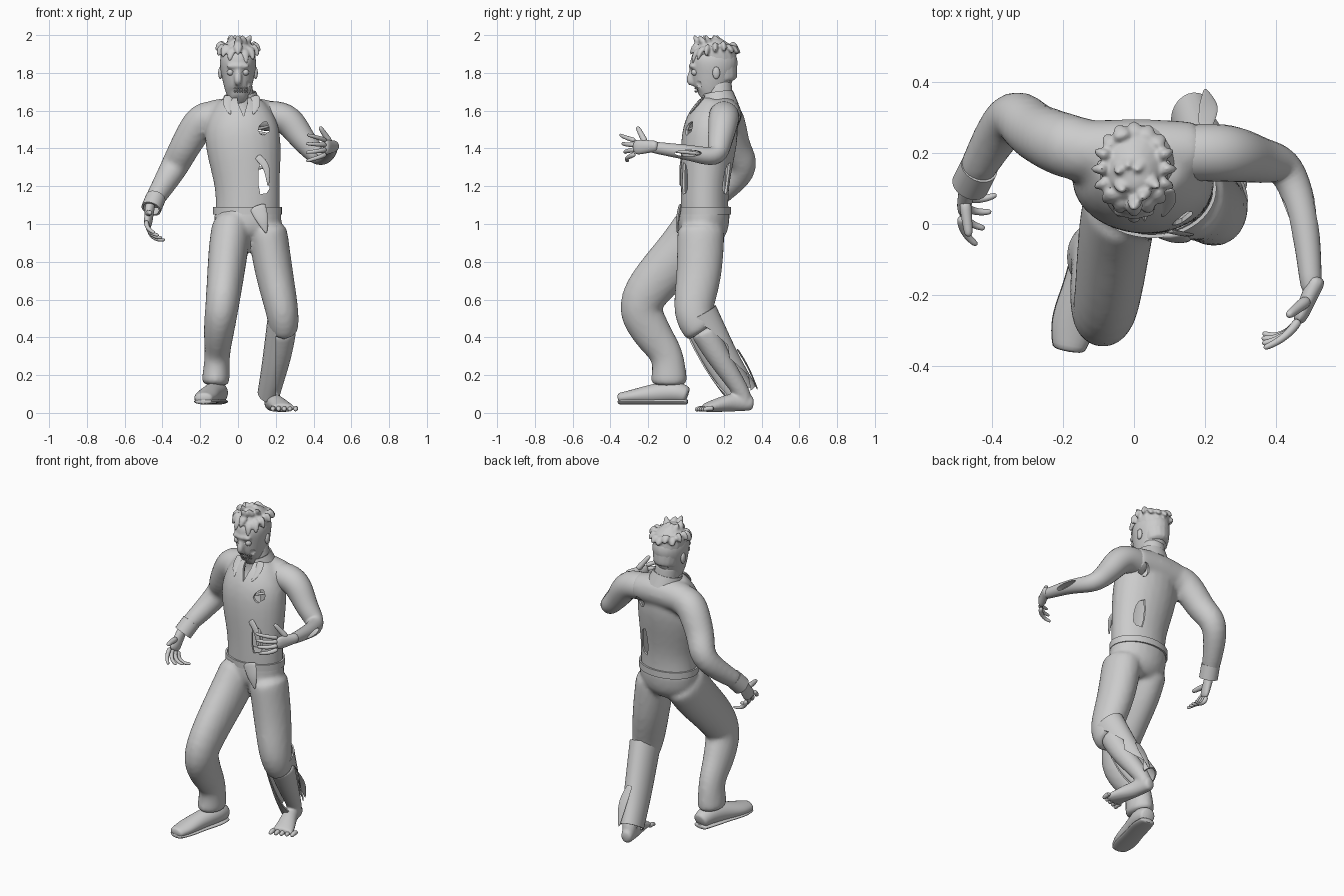
import bpy, bmesh, math, random
from mathutils import Vector

random.seed(4)
cube = bpy.data.objects.get("Cube")
if cube:
    bpy.data.objects.remove(cube)
X, Y, Z = Vector((1, 0, 0)), Vector((0, 1, 0)), Vector((0, 0, 1))


def limb(points, flat=1, steps=3):
    """Smooth a few (x, y, z, radius[, depth radius]) joints into a dense path of rings."""
    joints = [Vector((*p[:4], p[-1] * flat)) for p in points]
    path = [joints[0]]
    for i in range(len(joints) - 1):
        start, end = joints[i], joints[i + 1]
        before, after = joints[max(i - 1, 0)], joints[min(i + 2, len(joints) - 1)]
        for k in range(1, steps + 1):
            t = k / steps
            ease = t * t * (3 - 2 * t)
            leave = (end - before) * (t * (1 - t) ** 2 / 2)
            arrive = (after - start) * (t * t * (t - 1) / 2)
            path.append(start.lerp(end, ease) + leave + arrive)
    return path


def tube(bm, path, sides=12, hint=X, cap=True):
    """Loft elliptical rings along a path, carrying the ring frame without twist."""
    centres = [Vector(p[:3]) for p in path]
    last = len(path) - 1
    first_direction = (centres[1] - centres[0]).normalized()
    across = Z if abs(first_direction.dot(hint)) > .8 else hint
    rings = []
    for i, p in enumerate(path):
        along = (centres[min(i + 1, last)] - centres[max(i - 1, 0)]).normalized()
        across = (across - along * across.dot(along)).normalized()
        deep = along.cross(across)
        ring = []
        for k in range(sides):
            angle = math.tau * k / sides
            offset = across * p[3] * math.cos(angle) + deep * p[-1] * math.sin(angle)
            ring.append(bm.verts.new(centres[i] + offset))
        rings.append(ring)
    for low, high in zip(rings, rings[1:]):
        for k in range(sides):
            bm.faces.new((low[k], low[k - 1], high[k - 1], high[k]))
    if cap:
        bm.faces.new(rings[0])
        bm.faces.new(rings[-1][::-1])


def bake(obj):
    depsgraph = bpy.context.evaluated_depsgraph_get()
    obj.data = bpy.data.meshes.new_from_object(obj.evaluated_get(depsgraph))
    obj.modifiers.clear()


def make(name, bm, subsurf=0, blend=0, shell=0):
    """Turn a bmesh into an object, optionally blending its volumes or hollowing it."""
    bmesh.ops.recalc_face_normals(bm, faces=bm.faces)
    mesh = bpy.data.meshes.new(name)
    bm.to_mesh(mesh)
    bm.free()
    obj = bpy.data.objects.new(name, mesh)
    bpy.context.collection.objects.link(obj)
    if subsurf:
        obj.modifiers.new("Subsurf", 'SUBSURF').levels = subsurf
    if blend:
        remesh = obj.modifiers.new("Blend", 'REMESH')
        remesh.mode, remesh.voxel_size = 'VOXEL', blend
        soften = obj.modifiers.new("Soften", 'SMOOTH')
        soften.factor, soften.iterations = .5, 6
    if shell:
        cloth = obj.modifiers.new("Cloth", 'SOLIDIFY')
        cloth.thickness, cloth.offset = shell, -1
    bake(obj)
    return obj


def part(name, *paths, hint=X, sides=12, cap=True, blend=0, shell=0):
    bm = bmesh.new()
    for path in paths:
        tube(bm, path, sides, hint, cap)
    return make(name, bm, 1, blend, shell)


def cut(obj, bm):
    cutter = make("cutter", bm)
    cutter.hide_render = True
    boolean = obj.modifiers.new("Cut", 'BOOLEAN')
    boolean.operation, boolean.solver, boolean.object = 'DIFFERENCE', 'EXACT', cutter
    bake(obj)
    bpy.data.objects.remove(cutter)


def prism(outline, axis, low, high):
    """Extrude a flat outline of (across, up) points along an axis."""
    bm = bmesh.new()
    across = Y if axis == X else X
    face = bm.faces.new([bm.verts.new(axis * low + across * a + Z * b) for a, b in outline])
    extruded = bmesh.ops.extrude_face_region(bm, geom=[face])["geom"]
    verts = [v for v in extruded if isinstance(v, bmesh.types.BMVert)]
    bmesh.ops.translate(bm, vec=axis * (high - low), verts=verts)
    return bm


def ragged(x, z, width, height, corners=11):
    """Irregular outline of a tear in cloth."""
    outline = []
    for k in range(corners):
        angle = math.tau * k / corners
        reach = random.uniform(.7, 1.2)
        outline.append((x + width * reach * math.cos(angle), z + height * reach * math.sin(angle)))
    return outline


def ball(bm, location, size):
    verts = bmesh.ops.create_uvsphere(bm, u_segments=16, v_segments=10, radius=1)["verts"]
    bmesh.ops.scale(bm, vec=size, verts=verts)
    bmesh.ops.translate(bm, vec=location, verts=verts)


# Shirt: torso, shoulders and long right sleeve blended into one hollow, torn shell
torso = limb([(.05, .1, 1, .18), (.05, .1, 1.2, .18), (.02, .13, 1.5, .21), (.02, .17, 1.67, .11)], .74)
yoke = limb([(-.17, .21, 1.57, .085), (.03, .2, 1.58, .1), (.2, .21, 1.57, .08)])
sleeve = limb([(-.1, .2, 1.56, .09), (-.19, .22, 1.55, .095), (-.28, .26, 1.41, .085),
               (-.35, .3, 1.28, .075), (-.46, .12, 1.1, .05)])
shirt = part("shirt", torso, yoke, sleeve, blend=.014, shell=.012)
cut(shirt, prism([(-.02, 1.8), (.06, 1.8), (.05, 1.64), (.03, 1.57), (0, 1.64)], Y, -.2, .13))
cut(shirt, prism(ragged(.14, 1.51, .03, .04), Y, -.3, .5))
cut(shirt, prism(ragged(.14, 1.24, .03, .1), Y, -.3, .5))
part("right_cuff", [(-.435, .16, 1.14, .056), (-.46, .11, 1.08, .056)], cap=False, shell=.01)

# Ragged strips of cloth hanging around the tears
part("shirt_scraps",
     limb([(.1, -.02, 1.36, .02, .005), (.15, -.03, 1.3, .02, .005), (.16, -.03, 1.2, .004)]),
     limb([(.1, -.03, 1.1, .05, .01), (.13, -.045, 1.02, .035, .01), (.15, -.045, .95, .004)]), sides=8)

# Collar with pointed wings
collar = part("collar", [(.02, .175, 1.62, .11), (.01, .165, 1.69, .09)], cap=False, shell=.008)
cut(collar, prism([(-.03, 1.8), (.07, 1.8), (.03, 1.5), (0, 1.5)], Y, -.2, .15))
part("collar_wings", *[limb([(.02 + s * .07, .1, 1.68, .025, .006), (.02 + s * .075, .06, 1.63, .025, .006),
                             (.02 + s * .06, .02, 1.58, .004)]) for s in (-1, 1)], sides=8)

# Exposed ribs and spine
ribs = []
for level in range(4):
    angles = [math.pi * (k / 6 - .5) for k in range(7)]
    ribs.append([(.04 + .14 * math.cos(a), .12 + .11 * math.sin(a), 1.32 + .07 * level + .03 * math.sin(a), .009)
                 for a in angles])
part("ribs", *ribs, sides=6)
part("spine", [(.045, .19, k / 20, .018 + .006 * (k % 2)) for k in range(20, 33)], sides=8)

# Trousers
pelvis = limb([(.06, .08, .9, .11), (.055, .09, .97, .18), (.05, .1, 1.1, .185)], .76)
right_leg = limb([(-.03, .08, 1, .11), (-.05, -.01, .87, .11), (-.08, -.235, .6, .095), (-.1, -.19, .44, .085),
                  (-.11, -.1, .3, .07), (-.12, -.09, .14, .08)], 1.3)
left_thigh = limb([(.15, .08, 1, .11), (.19, .07, .75, .105), (.235, .04, .53, .09), (.24, .09, .43, .08)], 1.2)
part("trousers", pelvis, right_leg, left_thigh, blend=.014)
part("waistband", [(.05, .1, z, .184, .141) for z in (1.05, 1.09)], cap=False, shell=.01, sides=24)

# Left trouser shin, torn open on the outside
shin = part("torn_trouser_leg", limb([(.24, .06, .52, .085), (.2, .19, .27, .075), (.165, .3, .1, .065)], 1.35),
            cap=False, shell=.008)
cut(shin, prism([(-.1, .42), (.04, .42), (.06, .48), (.13, .44), (.22, .36), (.23, .29), (.33, .2), (.36, 0),
                 (-.1, 0)], X, .2, .6))
part("torn_hem", limb([(.2, .27, .34, .02, .005), (.21, .33, .24, .03, .005), (.2, .38, .12, .004)]), sides=8)

# Bare left shin, foot and toes
ankle = limb([(.235, .09, .45, .08), (.22, .17, .3, .065), (.18, .3, .1, .045), (.18, .3, .05, .04)])
sole = limb([(.17, .36, .05, .035, .04), (.19, .25, .055, .045, .05), (.23, .14, .035, .06, .033),
             (.24, .09, .025, .07, .02)])
part("left_foot", ankle, sole, blend=.008)
toes = []
for i in range(5):
    tip = Vector((.185 + .03 * i, .045 + .011 * i, .014))
    toes.append([(*(tip + Y * .06 + Z * .008), .016), (*(tip + Y * .03 + Z * .012), .015), (*tip, .012)])
part("left_toes", *toes, sides=8)

# Right shoe, with a sole that follows its outline
shoe = limb([(-.1, .01, .09, .045), (-.11, -.06, .11, .06), (-.14, -.17, .1, .06, .055),
             (-.17, -.28, .085, .065, .04), (-.185, -.36, .075, .045, .03)])
part("right_shoe", shoe)
part("right_shoe_sole", [(p.x, p.y, .06, p[3] * 1.02, .016) for p in shoe])

# Bare left arm with a deep gash and a bone inside
arm = part("left_arm", limb([(.1, .2, 1.57, .08), (.25, .2, 1.56, .085), (.35, .18, 1.44, .068),
                             (.43, .15, 1.36, .053), (.48, 0, 1.38, .042), (.5, -.2, 1.41, .03)]))
bm = bmesh.new()
ball(bm, (.48, .01, 1.375), (.12, .075, .017))
cut(arm, bm)
part("left_forearm_bone", [(.46, .1, 1.37, .012), (.485, -.1, 1.39, .011)], sides=8)


# Hands: a palm, four curling fingers and a thumb
def hand(name, wrist, forward, side, curl):
    wrist = Vector(wrist)
    forward, side, curl = (Vector(v).normalized() for v in (forward, side, curl))
    bm = bmesh.new()
    tube(bm, [(*(wrist + forward * d), .036 + d / 9, .025 - d / 20) for d in (-.06, -.02, .03, .09)], 10, side)
    for i in range(4):
        spread = i - 1.5
        point, angle, finger = wrist + forward * .075 + side * spread * .024, .2, []
        for k in range(5):
            finger.append((*point, .015 - .0015 * k))
            heading = forward * math.cos(angle) + curl * math.sin(angle) + side * spread * .2
            point = point + heading * .03
            angle += .55 - .1 * i
        tube(bm, finger, 8, side)
    root = wrist + forward * .015 + side * .02
    reach = side * .03 + forward * .018 + curl * .012
    tube(bm, [(*(root + reach * k), .02 - .0025 * k) for k in range(4)], 8, curl)
    make(name, bm, 2)


hand("left_hand", (.495, -.2, 1.41), (-.4, -.9, -.05), Z, (-.9, .1, 0))
hand("right_hand", (-.47, .09, 1.06), (-.1, -.5, -.8), (-.2, -.8, .5), X)

# Neck and head with brow, nose, eye sockets, open mouth and a torn left cheek
part("neck", limb([(.02, .16, 1.5, .11), (.02, .18, 1.6, .08), (0, .17, 1.78, .07)]))
skull = limb([(0, .09, 1.655, .035), (0, .12, 1.69, .065), (0, .14, 1.78, .09), (0, .15, 1.88, .1),
              (0, .15, 1.97, .05)], 1.3)
nose = limb([(0, .04, 1.83, .013), (0, .02, 1.76, .022), (0, .04, 1.74, .012)])
brow = [(x / 50, .026 + .0015 * x * x, 1.835, .013) for x in range(-3, 4)]
head = part("head", skull, nose, brow, blend=.008)
bm = bmesh.new()
for s in (-1, 1):
    ball(bm, (s * .04, .018, 1.803), (.024, .024, .015))
ball(bm, (.01, .03, 1.708), (.038, .035, .013))
ball(bm, (.066, .045, 1.735), (.025, .04, .032))
cut(head, bm)
eyes, ears = bmesh.new(), bmesh.new()
for s in (-1, 1):
    ball(eyes, (s * .04, .046, 1.803), (.018, .018, .018))
    ball(ears, (s * .093, .16, 1.8), (.012, .02, .033))
make("eyes", eyes)
make("ears", ears)
teeth = []
for i in range(-2, 4):
    for z in (1.695, 1.712):
        teeth.append([(.01 + .013 * i, .05 + .001 * i * i, z + h, .006) for h in (0, .014)])
part("teeth", *teeth, sides=6)

# Cropped hair with messy tufts and a longer fringe
tufts = [limb([(0, .2, 1.74, .075), (0, .17, 1.86, .1), (0, .15, 1.93, .1), (0, .15, 1.985, .04)], 1.12)]
for i in range(16):
    angle = math.tau * i / 16
    out = Vector((math.cos(angle), math.sin(angle), 0))
    fringe = max(0, -out.y)
    root = Vector((out.x * .07, .155 + out.y * .085, random.uniform(1.92, 1.96)))
    middle = root + out * .036 - Z * .02
    tip = middle + out * .01 - Z * (.02 + fringe * random.uniform(.02, .06))
    tufts.append([(*root, .035, .025), (*middle, .025, .014), (*tip, .008)])
for i in range(7):
    root = Vector((.04 * math.cos(i * 2.4), .13 + .06 * math.sin(i * 2.4), 1.95))
    tip = root + Vector((random.uniform(-.03, .03), -.03, .05))
    tufts.append([(*root, .03, .025), (*root.lerp(tip, .6), .02, .015), (*tip, .008)])
part("hair", *tufts, sides=8, blend=.006)

# Smooth shading that keeps torn edges crisp
for obj in bpy.context.scene.objects:
    if obj.type == 'MESH':
        bpy.ops.object.select_all(action='DESELECT')
        obj.select_set(True)
        bpy.context.view_layer.objects.active = obj
        bpy.ops.object.shade_smooth_by_angle(angle=math.radians(45))
